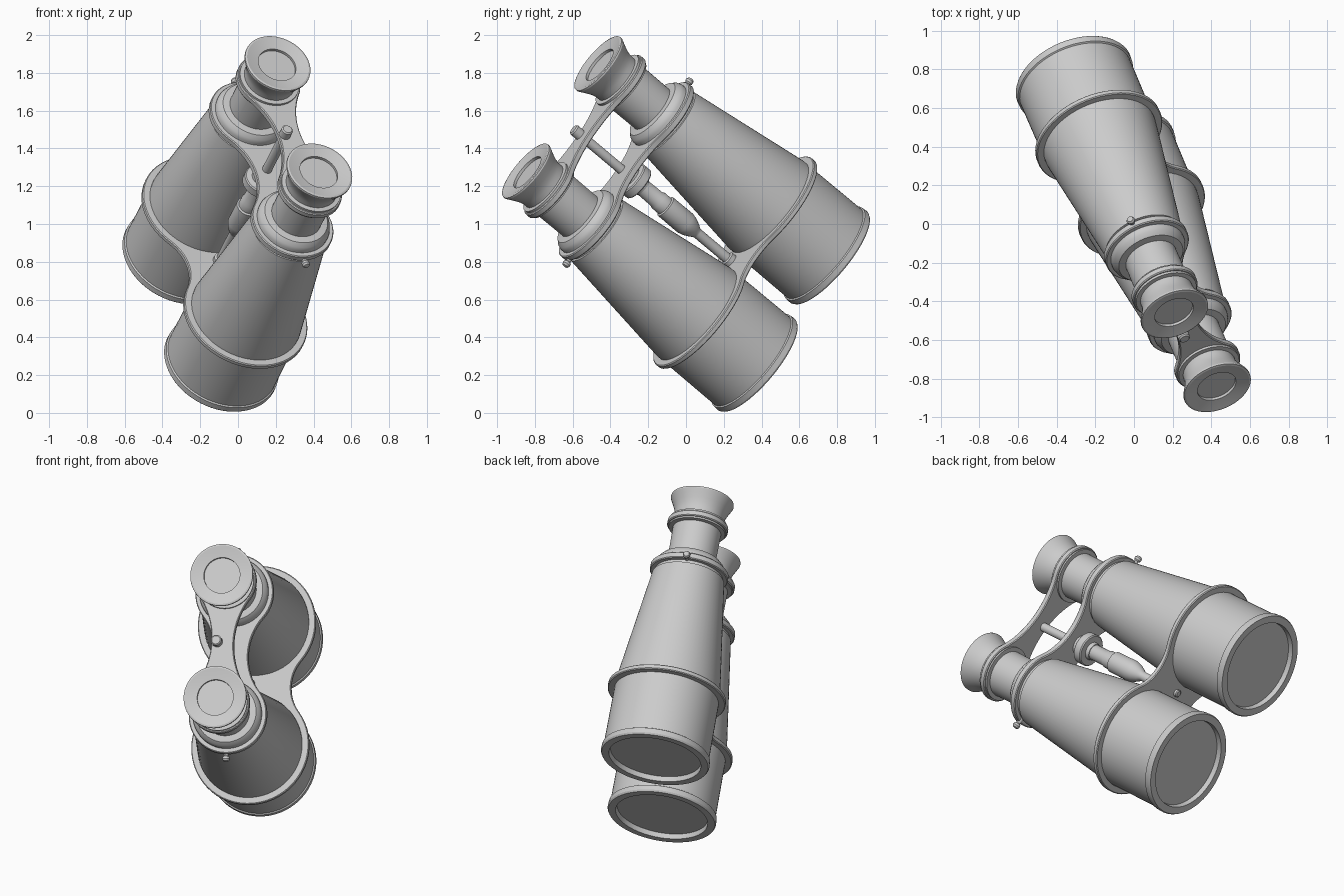
import bpy, bmesh
from math import sin, cos, pi, atan2, radians
from mathutils import Vector, Matrix

if "Cube" in bpy.data.objects:
    bpy.data.objects.remove(bpy.data.objects["Cube"])

# Local frame: X joins the two barrels, Z runs from eyepieces to objectives
axis = Vector((-0.312, 0.728, -0.611)).normalized()
across = Vector((0.22, -0.38, -0.572))
across = (across - axis * across.dot(axis)).normalized()
side = axis.cross(across)
FRAME = Matrix((across, side, axis)).transposed().to_4x4()
FRAME.translation = (0.3225, -0.66, 1.568)
HALF = 0.36      # half the barrel spacing
ROD_Y = 0.03     # focus rod offset


def finish(bm, name):
    bmesh.ops.recalc_face_normals(bm, faces=bm.faces)
    me = bpy.data.meshes.new(name)
    bm.to_mesh(me)
    bm.free()
    ob = bpy.data.objects.new(name, me)
    bpy.context.collection.objects.link(ob)
    ob.matrix_world = FRAME
    bpy.ops.object.select_all(action='DESELECT')
    ob.select_set(True)
    bpy.context.view_layer.objects.active = ob
    bpy.ops.object.shade_smooth_by_angle(angle=radians(30))
    return ob


def lathe(name, profile, x=0.0, y=0.0, n=64):
    """Revolve (radius, distance) points; both ends are capped."""
    bm = bmesh.new()
    rings = [[bm.verts.new((x + r * cos(2 * pi * i / n), y + r * sin(2 * pi * i / n), s))
              for i in range(n)] for r, s in profile]
    for a, b in zip(rings, rings[1:]):
        for i in range(n):
            j = (i + 1) % n
            bm.faces.new((a[i], a[j], b[j], b[i]))
    bm.faces.new(rings[0])
    bm.faces.new(rings[-1])
    return finish(bm, name)


def bridge(name, R, waist, s0, s1):
    """Plate: two discs joined by a waist with tangent fillets."""
    k = R - waist
    h = (HALF * HALF - k * k) / (2 * k)
    f = h - waist
    t = atan2(h, HALF)                 # tangent angle on each disc
    pts = []
    for i in range(41):                # right disc, outer arc
        a = -(pi - t) + 2 * (pi - t) * i / 40
        pts.append((HALF + R * cos(a), R * sin(a)))
    for i in range(1, 24):             # upper fillet
        a = -t + (2 * t - pi) * i / 24
        pts.append((f * cos(a), h + f * sin(a)))
    pts += [(-x, -y) for x, y in pts]  # other half by rotation
    bm = bmesh.new()
    face = bm.faces.new([bm.verts.new((x, y, s0)) for x, y in pts])
    ext = bmesh.ops.extrude_face_region(bm, geom=[face])
    top = [v for v in ext['geom'] if isinstance(v, bmesh.types.BMVert)]
    bmesh.ops.translate(bm, verts=top, vec=(0, 0, s1 - s0))
    rim = [e for e in bm.edges if abs(e.verts[0].co.z - e.verts[1].co.z) < 1e-6]
    bmesh.ops.bevel(bm, geom=rim, offset=0.005, segments=1, affect='EDGES')
    return finish(bm, name)


eyepiece = [(0.105, 0.03), (0.105, 0.015), (0.14, 0.008), (0.172, 0.0), (0.182, 0.003),
            (0.183, 0.012), (0.172, 0.035), (0.16, 0.06), (0.15, 0.085), (0.144, 0.11),
            (0.142, 0.14), (0.165, 0.142), (0.165, 0.2), (0.14, 0.202), (0.138, 0.41)]
body = [(0.13, 0.395), (0.175, 0.40), (0.193, 0.42), (0.2, 0.44), (0.2, 0.51),
        (0.21, 0.512), (0.212, 0.53), (0.304, 1.23), (0.304, 1.3), (0.306, 1.645),
        (0.314, 1.65), (0.316, 1.68), (0.31, 1.69), (0.268, 1.69), (0.264, 1.66)]

# Two barrels, each with eyepiece, tapered body and strap lug
for label, sx in (("upper", -1), ("lower", 1)):
    lathe(label + "_eyepiece", eyepiece, sx * HALF)
    lathe(label + "_barrel", body, sx * HALF)
    lug = lathe(label + "_strap_lug", [(0.013, 0.0), (0.013, 0.035), (0.02, 0.042),
                                       (0.022, 0.055), (0.016, 0.066), (0.006, 0.07)], n=20)
    lug.matrix_world = FRAME @ Matrix.Translation((sx * (HALF + 0.2), 0, 0.485)) \
        @ Matrix.Rotation(sx * pi / 2, 4, 'Y')

# Three bridge plates
bridge("eyepiece_bridge", 0.176, 0.065, 0.155, 0.19)
bridge("middle_bridge", 0.227, 0.1, 0.455, 0.492)
bridge("objective_bridge", 0.343, 0.22, 1.25, 1.28)

# Focus mechanism: rod, wheel, sleeve and end screws
lathe("focus_rod", [(0.026, 0.13), (0.026, 0.65)], y=ROD_Y, n=32)
lathe("rod_cap", [(0.024, 0.105), (0.031, 0.112), (0.031, 0.16)], y=ROD_Y, n=32)
lathe("focus_wheel", [(0.06, 0.49), (0.06, 0.525), (0.09, 0.53), (0.096, 0.536),
                      (0.096, 0.58), (0.09, 0.586), (0.055, 0.588), (0.05, 0.61)], y=ROD_Y, n=48)
lathe("focus_sleeve", [(0.045, 0.58), (0.047, 0.71), (0.053, 0.725), (0.053, 0.77), (0.063, 0.775),
                       (0.064, 0.92), (0.056, 0.95), (0.04, 0.985), (0.03, 1.0),
                       (0.028, 1.01), (0.028, 1.22), (0.04, 1.225), (0.04, 1.255)], y=ROD_Y, n=40)
lathe("end_screw", [(0.022, 1.27), (0.022, 1.295), (0.015, 1.3)], y=ROD_Y, n=24)
